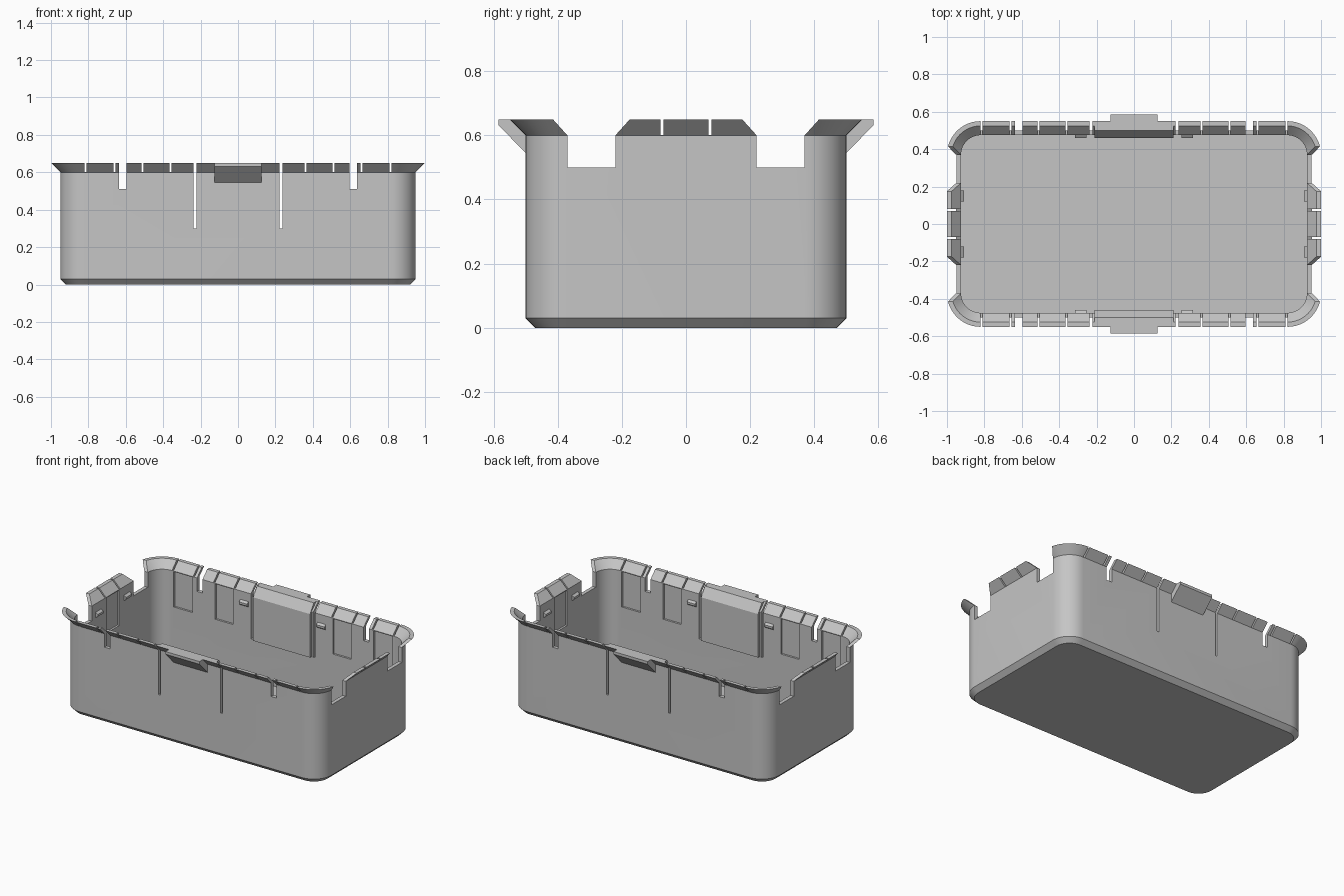
import bpy
import bmesh
import math

cube = bpy.data.objects.get("Cube")
if cube:
    bpy.data.objects.remove(cube, do_unlink=True)

grey = bpy.data.materials.new("light_grey_plastic")
grey.use_nodes = True
grey.diffuse_color = (0.56, 0.56, 0.56, 1)
bsdf = next(n for n in grey.node_tree.nodes if n.type == "BSDF_PRINCIPLED")
bsdf.inputs["Base Color"].default_value = grey.diffuse_color

WALL = 0.025
HALF_X, HALF_Y, RADIUS = 0.95, 0.5, 0.13
RIM_Z, TOP_Z = 0.6, 0.65


def finish(bm, name):
    bmesh.ops.recalc_face_normals(bm, faces=bm.faces)
    mesh = bpy.data.meshes.new(name)
    bm.to_mesh(mesh)
    bm.free()
    obj = bpy.data.objects.new(name, mesh)
    bpy.context.collection.objects.link(obj)
    mesh.materials.append(grey)
    return obj


def prism(bm, profile, axis, lo, hi):
    """Extrude an (across, z) profile along x or y."""
    def point(along, across, z):
        return (along, across, z) if axis == "x" else (across, along, z)
    a, b = ([bm.verts.new(point(t, u, z)) for u, z in profile] for t in (lo, hi))
    bm.faces.new(a)
    bm.faces.new(b[::-1])
    for i in range(len(a)):
        j = (i + 1) % len(a)
        bm.faces.new((a[i], a[j], b[j], b[i]))


def rect(u0, u1, z0, z1):
    return [(u0, z0), (u1, z0), (u1, z1), (u0, z1)]


def ring(bm, offset, z, steps=12):
    """Rounded rectangle, offset outwards from the body outline."""
    r = RADIUS + offset
    verts = []
    for k, (sx, sy) in enumerate([(1, 1), (-1, 1), (-1, -1), (1, -1)]):
        for i in range(steps + 1):
            a = (k + i / steps) * math.pi / 2
            verts.append(bm.verts.new((sx * (HALF_X - RADIUS) + r * math.cos(a),
                                       sy * (HALF_Y - RADIUS) + r * math.sin(a), z)))
    return verts


# Open tray with chamfered base and flared rim
bm = bmesh.new()
section = [(-0.03, 0), (0, 0.03), (0, RIM_Z), (0.05, TOP_Z),
           (WALL, TOP_Z), (-WALL, RIM_Z), (-WALL, 0.03)]
rings = [ring(bm, o, z) for o, z in section]
for a, b in zip(rings, rings[1:]):
    for i in range(len(a)):
        j = (i + 1) % len(a)
        bm.faces.new((a[i], a[j], b[j], b[i]))
bm.faces.new(rings[0])
bm.faces.new(rings[-1])
tray = finish(bm, "tray_body")

# Slots and rim slits through the front and back walls
bm = bmesh.new()
slots = [(0.23, 0.015, 0.3), (0.615, 0.04, 0.51)]
slots += [(x, 0.01, RIM_Z + 0.001) for x in (0.36, 0.51, 0.66, 0.815)]
for s in (-1, 1):
    for x, width, z in slots:
        prism(bm, rect(s * x - width / 2, s * x + width / 2, z, 0.8), "y", -0.7, 0.7)
long_cuts = finish(bm, "long_wall_cutter")

# Notches with flared tops and rim slits through the end walls
bm = bmesh.new()
notch = [(0.22, 0.5), (0.37, 0.5), (0.37, RIM_Z), (0.415, TOP_Z),
         (0.415, 0.8), (0.175, 0.8), (0.175, TOP_Z), (0.22, RIM_Z)]
for s in (-1, 1):
    prism(bm, [(s * y, z) for y, z in notch], "x", -1.2, 1.2)
    prism(bm, rect(s * 0.075 - 0.005, s * 0.075 + 0.005, RIM_Z + 0.001, 0.8),
          "x", -1.2, 1.2)
end_cuts = finish(bm, "end_wall_cutter")

# Shallow recesses on the inside of the walls
bm = bmesh.new()
for s in (-1, 1):
    y0, y1 = sorted((s * 0.44, s * 0.488))
    for x0, x1 in ((0.368, 0.502), (0.668, 0.807)):
        for lo, hi in ((x0, x1), (-x1, -x0)):
            prism(bm, rect(y0, y1, 0.36, 0.595), "x", lo, hi)
    x0, x1 = sorted((s * 0.89, s * 0.938))
    prism(bm, rect(x0, x1, 0.36, 0.595), "y", -0.067, 0.067)
recess_cuts = finish(bm, "recess_cutter")

# Cut the tray, then drop the cutters
bpy.context.view_layer.objects.active = tray
for cutter in (long_cuts, end_cuts, recess_cuts):
    cutter.hide_render = True
    mod = tray.modifiers.new(cutter.name, "BOOLEAN")
    mod.operation = "DIFFERENCE"
    mod.solver = "EXACT"
    mod.object = cutter
    bpy.ops.object.modifier_apply(modifier=mod.name)
    bpy.data.objects.remove(cutter, do_unlink=True)

for o in bpy.context.selected_objects:
    o.select_set(False)
tray.select_set(True)
bpy.ops.object.shade_smooth_by_angle(angle=math.radians(30))

# Latch wedge, inner panel and catches on each long wall
latch = [(0.5, 0.545), (0.585, 0.632), (0.585, TOP_Z), (0.5, TOP_Z)]
panel = [(0.48, 0.3), (0.46, 0.3), (0.46, 0.59), (0.5, TOP_Z),
         (0.53, TOP_Z), (0.48, RIM_Z)]


def catch_profile(s, wall):
    return [(s * wall, 0.505), (s * (wall - 0.018), 0.518),
            (s * (wall - 0.018), 0.532), (s * wall, 0.545)]


for s, side in ((-1, "front"), (1, "back")):
    for name, profile, half in (("latch", latch, 0.125), ("inner_panel", panel, 0.21)):
        bm = bmesh.new()
        prism(bm, [(s * y, z) for y, z in profile], "x", -half, half)
        finish(bm, f"{side}_{name}")
    bm = bmesh.new()
    for lo, hi in ((0.255, 0.315), (-0.315, -0.255)):
        prism(bm, catch_profile(s, 0.478), "x", lo, hi)
    finish(bm, f"{side}_catches")

# Catches on each end tab
for s, side in ((-1, "right"), (1, "left")):
    bm = bmesh.new()
    for lo, hi in ((0.12, 0.18), (-0.18, -0.12)):
        prism(bm, catch_profile(s, 0.927), "y", lo, hi)
    finish(bm, f"{side}_catches")
